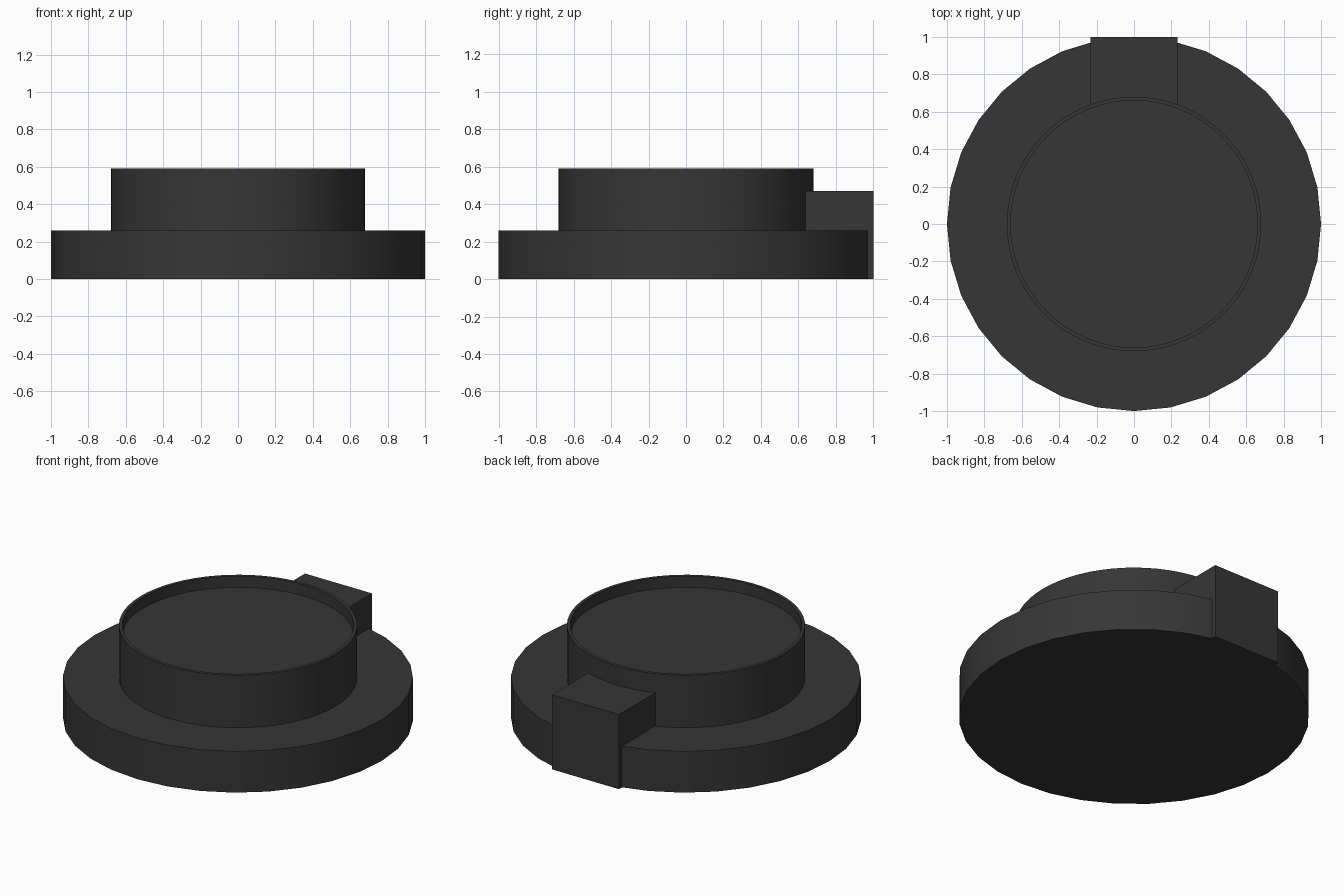
import bpy, bmesh, math

cube = bpy.data.objects.get("Cube")
if cube:
    bpy.data.objects.remove(cube, do_unlink=True)

mat = bpy.data.materials.new("charcoal_plastic")
mat.use_nodes = True
colour = (0.037, 0.037, 0.037, 1)
mat.diffuse_color = colour
mat.node_tree.nodes["Principled BSDF"].inputs["Base Color"].default_value = colour


def finish(name, bm):
    bmesh.ops.recalc_face_normals(bm, faces=bm.faces)
    mesh = bpy.data.meshes.new(name)
    bm.to_mesh(mesh)
    bm.free()
    mesh.materials.append(mat)
    ob = bpy.data.objects.new(name, mesh)
    bpy.context.collection.objects.link(ob)
    bpy.ops.object.select_all(action="DESELECT")
    ob.select_set(True)
    bpy.context.view_layer.objects.active = ob
    bpy.ops.object.shade_smooth_by_angle(angle=math.radians(30))
    return ob


def turned(name, profile, sides):
    """Revolve a (radius, height) profile, closing both ends with flat caps."""
    bm = bmesh.new()
    rings = []
    for r, z in profile:
        angles = [math.tau * i / sides for i in range(sides)]
        rings.append([bm.verts.new((r * math.cos(a), r * math.sin(a), z)) for a in angles])
    for low, high in zip(rings, rings[1:]):
        for i in range(sides):
            j = (i + 1) % sides
            bm.faces.new((low[i], low[j], high[j], high[i]))
    bm.faces.new(rings[0])
    bm.faces.new(rings[-1])
    return finish(name, bm)


def box(name, low, high):
    bm = bmesh.new()
    bmesh.ops.create_cube(bm, size=1)
    for v in bm.verts:
        v.co = [h if c > 0 else l for c, l, h in zip(v.co, low, high)]
    return finish(name, bm)


# Wide base disc
turned("base_flange", [(1, 0), (1, 0.26)], 32)

# Raised drum with a thin rim around a recessed top
turned("raised_drum", [(0.68, 0.2), (0.68, 0.59), (0.66, 0.59), (0.66, 0.52)], 64)

# Block at the back, running from the drum to the outer edge
box("rear_block", (-0.233, 0.62, 0), (0.233, 1, 0.47))
